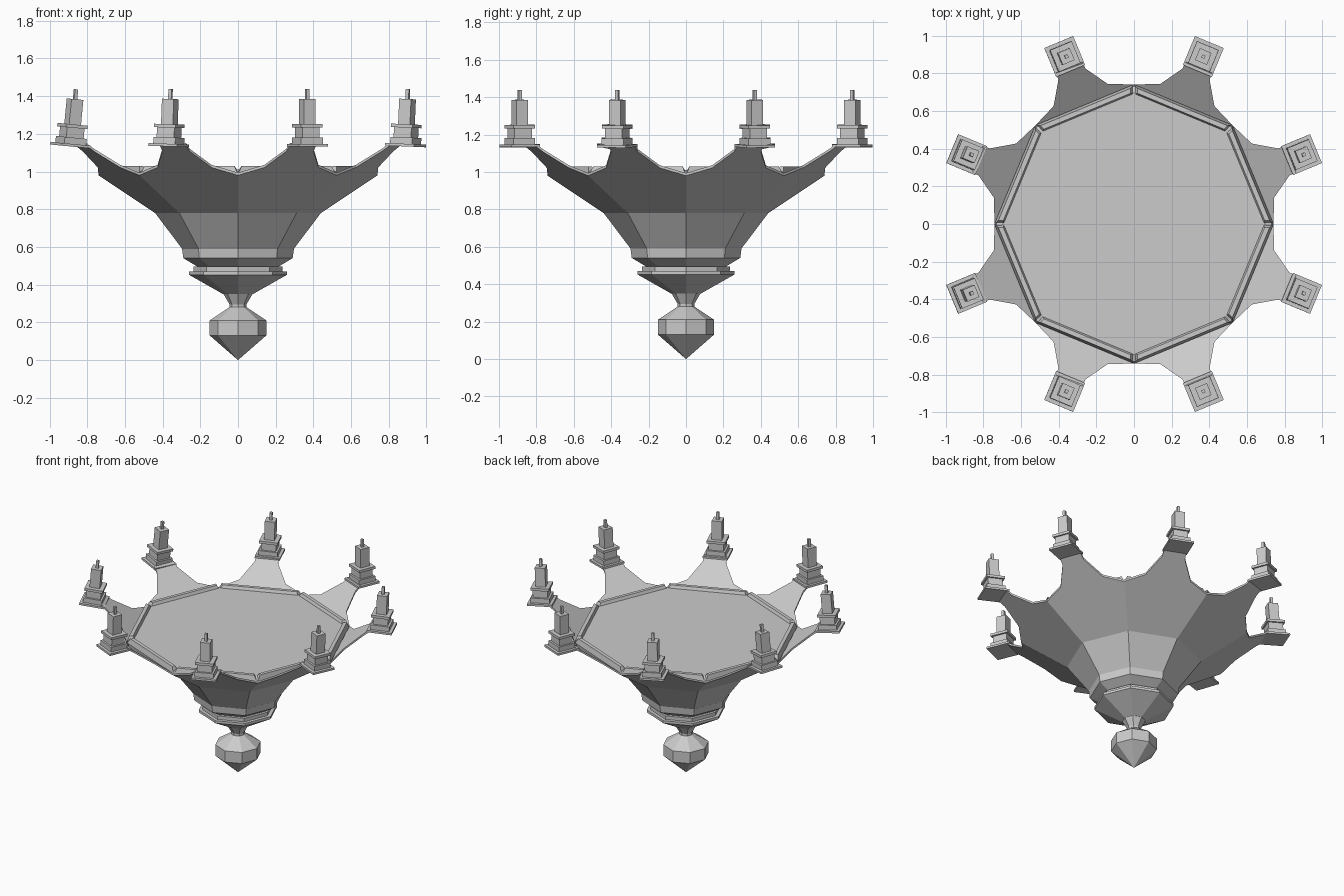
import bpy, bmesh
from math import cos, sin, pi, tan, radians
from mathutils import Matrix, Vector

if "Cube" in bpy.data.objects:
    bpy.data.objects.remove(bpy.data.objects["Cube"])


def finish(name, bm):
    bmesh.ops.recalc_face_normals(bm, faces=bm.faces[:])
    mesh = bpy.data.meshes.new(name)
    bm.to_mesh(mesh)
    bm.free()
    ob = bpy.data.objects.new(name, mesh)
    bpy.context.collection.objects.link(ob)
    return ob


def lathe(name, profile, n=8):
    """Octagonal revolve of (radius, z), capped at both ends."""
    bm = bmesh.new()
    rings = [[bm.verts.new((r * cos(2 * pi * i / n), r * sin(2 * pi * i / n), z))
              for i in range(n)] for r, z in profile]
    for a, b in zip(rings, rings[1:]):
        for i in range(n):
            j = (i + 1) % n
            bm.faces.new((a[i], a[j], b[j], b[i]))
    bm.faces.new(rings[0])
    bm.faces.new(rings[-1])
    bmesh.ops.remove_doubles(bm, verts=bm.verts[:], dist=0.0002)
    return finish(name, bm)


def prism(bm, lower, upper, mat):
    """Solid between two matching outlines."""
    a = [bm.verts.new(mat @ Vector(p)) for p in lower]
    b = [bm.verts.new(mat @ Vector(p)) for p in upper]
    bm.faces.new(a)
    bm.faces.new(b)
    for i in range(len(a)):
        j = (i + 1) % len(a)
        bm.faces.new((a[i], a[j], b[j], b[i]))


# pendant finial and neck
lathe("finial", [(0.001, 0), (0.15, 0.13), (0.15, 0.21), (0.045, 0.28), (0.045, 0.295), (0.08, 0.355)])

# lower moulding
lathe("moulding", [(0.08, 0.35), (0.26, 0.452), (0.26, 0.47), (0.235, 0.47), (0.235, 0.495),
                   (0.215, 0.495), (0.29, 0.54), (0.297, 0.59)])

# flared bowl with the flat top plate
lathe("bowl", [(0.295, 0.588), (0.44, 0.78), (0.74, 0.98), (0.73, 1.0), (0.69, 1.01)])

t = tan(pi / 8)
slope = 0.2 / (0.30 * cos(pi / 8))
u0 = 0.74 * cos(pi / 8)

# lean of each candle toward +x, by column from left to right
leans = {-2: 5.5, -1: 2.0, 1: 0.0, 2: 2.5}

# candle stack: half width, bottom, top (relative to arm end)
stack = [(0.083, 0.0, 0.014), (0.063, 0.014, 0.048), (0.05, 0.048, 0.1),
         (0.062, 0.1, 0.118), (0.034, 0.118, 0.252), (0.009, 0.252, 0.305)]

for k in range(8):
    ang = pi / 8 + k * pi / 4
    spin = Matrix.Rotation(ang, 4, 'Z')

    # rim bar, shortened on top so the corners notch
    bm = bmesh.new()
    section = [(0.682, 0.98, 0), (0.672, 1.03, 0.02), (0.648, 1.03, 0.02), (0.636, 1.0, 0)]
    prism(bm, [(u, -(u * t - c), z) for u, z, c in section],
          [(u, u * t - c, z) for u, z, c in section], spin)
    finish("rim_bar", bm)

    # arm continuing the bowl panel outward
    bm = bmesh.new()
    half = [(u0, 0.283), (0.741, 0.155), (0.86, 0.078), (0.9, 0.075)]
    outline = half + [(u, -v) for u, v in reversed(half)]
    low = [(u, v, 0.98 + (u - u0) * slope) for u, v in outline]
    prism(bm, low, [(u, v, z + 0.014) for u, v, z in low], spin)
    finish("arm", bm)

    # candle and holder on a square tray
    x = cos(ang)
    col = (2 if abs(x) > 0.6 else 1) * (1 if x > 0 else -1)
    place = (Matrix.Translation((0.962 * x, 0.962 * sin(ang), 1.133))
             @ Matrix.Rotation(radians(leans[col]), 4, 'Y') @ spin)
    bm = bmesh.new()
    for h, z0, z1 in stack:
        sq = [(-h, -h), (h, -h), (h, h), (-h, h)]
        prism(bm, [(a, b, z0) for a, b in sq], [(a, b, z1) for a, b in sq], place)
    finish("candle", bm)
